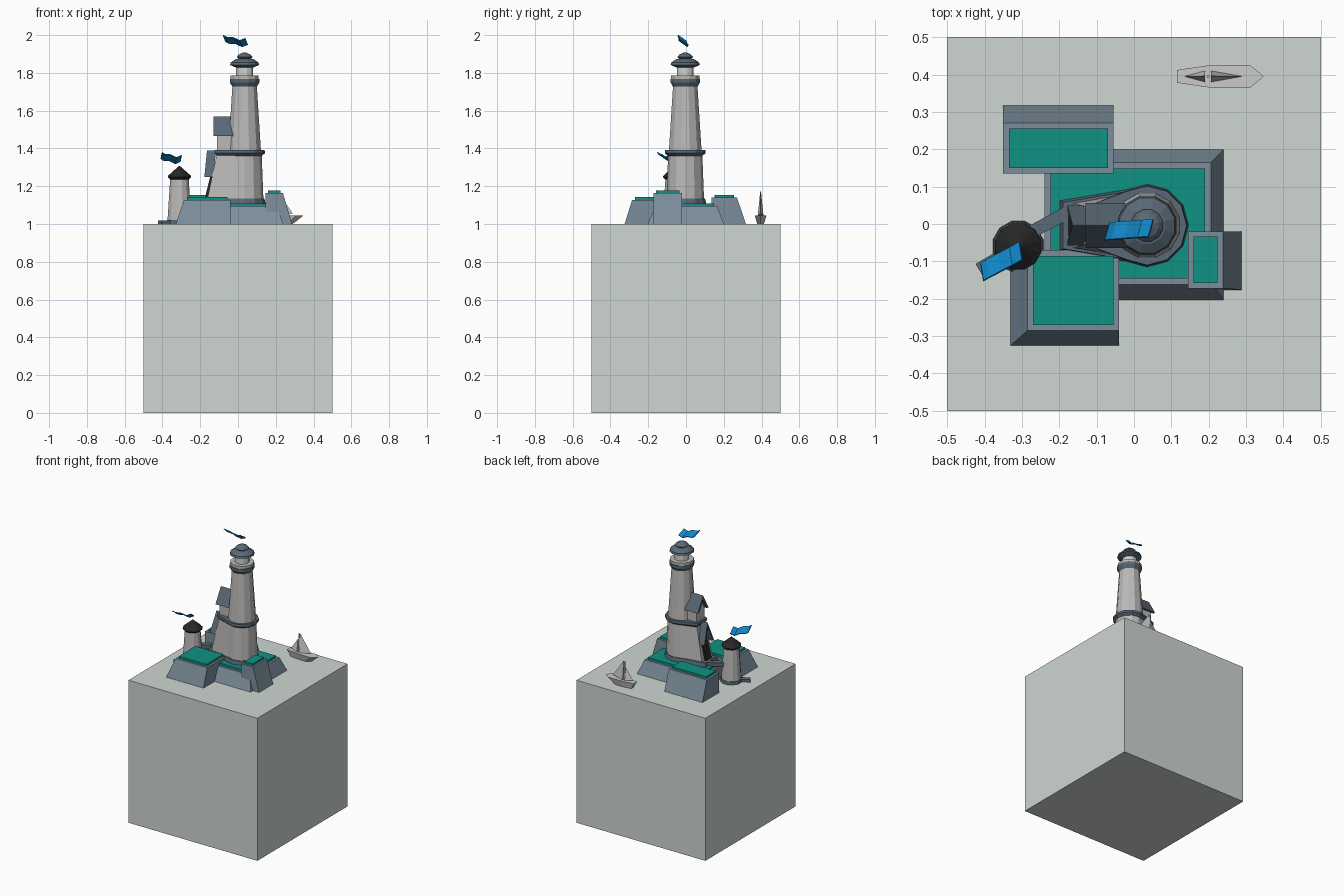
import bpy, bmesh
from math import sin, cos, pi, radians
from mathutils import Matrix, Vector

cube = bpy.data.objects.get("Cube")
if cube:
    bpy.data.objects.remove(cube, do_unlink=True)


def material(name, r, g, b):
    mat = bpy.data.materials.new(name)
    mat.use_nodes = True
    mat.diffuse_color = (r, g, b, 1)
    mat.node_tree.nodes["Principled BSDF"].inputs["Base Color"].default_value = (r, g, b, 1)
    return mat


SEA = material("pale_water", .62, .67, .64)
WALL = material("light_stone", .5, .49, .48)
ROCK = material("rock", .2, .27, .33)
SLATE = material("slate", .1, .14, .18)
DARK = material("dark_roof", .02, .02, .02)
GRASS = material("grass", .005, .29, .23)
BLUE = material("flag_blue", .005, .23, .55)
SAIL = material("boat_grey", .55, .55, .54)


def loft(name, rings, mat, caps=True):
    """Skin equal-length rings of points, flat shaded."""
    bm = bmesh.new()
    rows = [[bm.verts.new(p) for p in ring] for ring in rings]
    n = len(rows[0])
    for low, high in zip(rows, rows[1:]):
        for i in range(n if caps else n - 1):
            j = (i + 1) % n
            bm.faces.new((low[i], low[j], high[j], high[i]))
    if caps:
        bm.faces.new(rows[0][::-1])
        bm.faces.new(rows[-1])
    bmesh.ops.recalc_face_normals(bm, faces=bm.faces)
    mesh = bpy.data.meshes.new(name)
    bm.to_mesh(mesh)
    bm.free()
    obj = bpy.data.objects.new(name, mesh)
    bpy.context.collection.objects.link(obj)
    mesh.materials.append(mat)
    return obj


def rect(x0, x1, y0, y1, z):
    return [(x0, y0, z), (x1, y0, z), (x1, y1, z), (x0, y1, z)]


def box(name, x0, x1, y0, y1, z0, z1, mat):
    return loft(name, [rect(x0, x1, y0, y1, z0), rect(x0, x1, y0, y1, z1)], mat)


def lathe(name, cx, cy, profile, mat, sides=12):
    turn = [2 * pi * (i + .5) / sides for i in range(sides)]
    return loft(name, [[(cx + r * cos(a), cy + r * sin(a), z) for a in turn]
                       for r, z in profile], mat)


def keyhole(r, end, half, z):
    """Round tower outline drawn out to a square end on -x."""
    arc = [radians(a) for a in range(-120, 121, 30)]
    ring = [(CX + r * cos(a), CY + r * sin(a), z) for a in arc]
    return ring + [(end, CY + half, z), (end, CY - half, z)]


def gable(name, profile, x0, x1, mat, lean=0):
    """Extrude a (y, z) profile along x; lean shifts x with height."""
    base = min(z for _, z in profile)
    return loft(name, [[(x + lean * (z - base), CY + y, z) for y, z in profile]
                       for x in (x0, x1)], mat)


def chevron(half, eave, ridge, thick):
    return [(-half, eave), (0, ridge), (half, eave),
            (half - thick, eave), (0, ridge - thick * 1.8), (thick - half, eave)]


def plank(name, a, b, width, z, height, mat):
    a, b = Vector(a), Vector(b)
    d = (b - a).normalized()
    side = Vector((-d.y, d.x)) * width / 2
    pts = [a - side, b - side, b + side, a + side]
    return loft(name, [[(p.x, p.y, h) for p in pts] for h in (z, z + height)], mat)


def flag(name, place, angle):
    """Rippling ribbon streaming towards -x before it is turned."""
    steps = [(0, 0), (-.03, -.012), (-.065, .004), (-.1, .006), (-.118, .016)]
    edges = [[(x + .008, .017, z - .014) for x, z in steps],
             [(x - .008, -.028, z + .018) for x, z in steps]]
    obj = loft(name, edges, BLUE, caps=False)
    obj.data.transform(Matrix.Translation(place) @ Matrix.Rotation(angle, 4, 'Z'))
    solid = obj.modifiers.new("Thickness", 'SOLIDIFY')
    solid.thickness = .006
    solid.offset = 0


# Water block
box("water_block", -.5, .5, -.5, .5, 0, 1, SEA)

# Rock terraces: foot rectangle, top rectangle, top height, grass inset
terraces = {
    "center": ((-.24, .24, -.203, .2), (-.24, .206, -.162, .165), 1.095, .016),
    "front_right": ((-.33, -.04, -.325, -.07), (-.285, -.04, -.285, -.07), 1.128, .015),
    "back_right": ((-.35, -.055, .135, .317), (-.35, -.055, .135, .27), 1.14, .015),
    "front_left": ((.145, .287, -.176, -.02), (.145, .238, -.172, -.02), 1.163, .014),
}
for name, (foot, top, height, inset) in terraces.items():
    loft("rock_" + name, [rect(*foot, 1), rect(*top, height)], ROCK)
    x0, x1, y0, y1 = top
    box("grass_" + name, x0 + inset, x1 - inset, y0 + inset, y1 - inset,
        height - .005, height + .014, GRASS)

# Lighthouse base with its drawn-out wing
CX, CY = .035, -.004
loft("base_trim", [keyhole(.113, -.2, .068, 1.1), keyhole(.105, -.19, .062, 1.135)], SLATE)
loft("base_wall", [keyhole(.1, -.165, .06, 1.12), keyhole(.09, -.11, .045, 1.38)], WALL)
loft("base_ledge", [keyhole(.09, -.112, .045, 1.36), keyhole(.108, -.125, .052, 1.375),
                    keyhole(.106, -.125, .052, 1.392)], SLATE)

# Lighthouse shaft, gallery, lantern and roof
lathe("shaft", CX, CY, [(.09, 1.38), (.066, 1.745)], WALL)
lathe("gallery", CX, CY, [(.066, 1.725), (.081, 1.75), (.081, 1.768), (.066, 1.77)], SLATE)
lathe("parapet", CX, CY, [(.077, 1.765), (.077, 1.787), (.055, 1.787)], WALL)
lathe("lantern", CX, CY, [(.046, 1.78), (.046, 1.84)], SEA)
lathe("lantern_roof", CX, CY, [(.046, 1.828), (.08, 1.842), (.076, 1.855), (.05, 1.872),
                               (.034, 1.875), (.044, 1.884), (.032, 1.897), (.006, 1.909)], SLATE)

# Gabled house on the wing
gable("house_body", [(-.042, 1.385), (.042, 1.385), (.042, 1.47), (0, 1.54), (-.042, 1.47)],
      -.11, 0, WALL)
gable("house_roof", chevron(.06, 1.465, 1.57, .016), -.13, 0, SLATE)

# Door and its steep canopy
gable("door", [(-.03, 1.13), (.03, 1.13), (.03, 1.25), (0, 1.29), (-.03, 1.25)],
      -.177, -.14, DARK, lean=.25)
gable("door_canopy", chevron(.054, 1.25, 1.39, .014), -.178, -.13, SLATE, lean=.1)

# Side turret with bridge and landing
TX, TY = -.31, -.06
lathe("turret_foot", TX, TY, [(.07, 1), (.068, 1.022)], SLATE)
lathe("turret", TX, TY, [(.066, 1.01), (.05, 1.25)], WALL)
lathe("turret_roof", TX, TY, [(.052, 1.236), (.064, 1.248), (.062, 1.256), (.004, 1.306)], DARK)
plank("bridge", (-.17, .035), (-.3, -.035), .035, 1.11, .025, SLATE)
plank("landing", (TX, TY), (-.415, -.122), .035, 1, .018, SLATE)

# Flags
flag("lighthouse_flag", (.045, -.006, 1.965), radians(4))
flag("turret_flag", (-.305, -.068, 1.345), radians(28))

# Sailing boat
BY = .395


def hull_ring(stern, mid, fore, bow, half, z):
    return [(stern, BY - half * .55, z), (mid, BY - half, z), (fore, BY - half, z), (bow, BY, z),
            (fore, BY + half, z), (mid, BY + half, z), (stern, BY + half * .55, z)]


loft("boat_hull", [hull_ring(.14, .2, .26, .29, .018, 1),
                   hull_ring(.115, .21, .31, .347, .031, 1.045)], SAIL)
for name, luff, tip, height in (("main_sail", .206, .29, 1.172), ("stern_sail", .19, .135, 1.13)):
    loft(name, [[(luff, BY - .015, 1.045), (tip, BY, 1.055), (luff, BY + .015, 1.045)],
                [(luff, BY - .002, height), (luff + (tip - luff) * .04, BY, height),
                 (luff, BY + .002, height)]], SAIL)
box("mast", .195, .202, BY - .003, BY + .003, 1.04, 1.172, SAIL)
